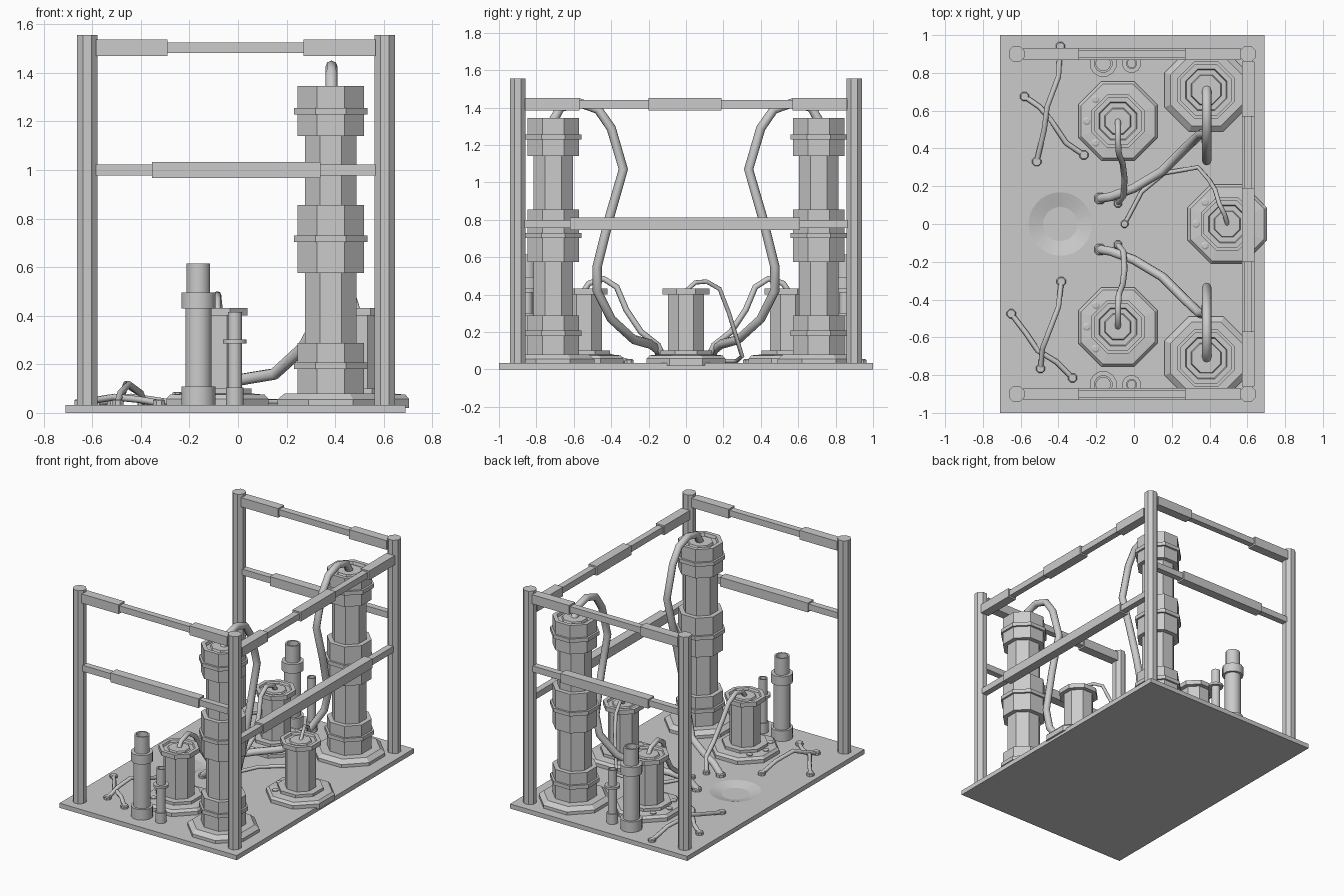
import bpy, bmesh, math
from mathutils import Vector

if "Cube" in bpy.data.objects:
    bpy.data.objects.remove(bpy.data.objects["Cube"])

grey = bpy.data.materials.new("light_grey")
grey.use_nodes = True
grey.diffuse_color = (0.6, 0.6, 0.6, 1)
grey.node_tree.nodes["Principled BSDF"].inputs["Base Color"].default_value = (0.6, 0.6, 0.6, 1)
FLOOR = 0.033


def add_mesh(name, bm, loc=(0, 0, 0)):
    bmesh.ops.recalc_face_normals(bm, faces=bm.faces)
    me = bpy.data.meshes.new(name)
    bm.to_mesh(me)
    bm.free()
    me.materials.append(grey)
    ob = bpy.data.objects.new(name, me)
    ob.location = loc
    bpy.context.collection.objects.link(ob)
    return ob


def activate(ob):
    bpy.ops.object.select_all(action='DESELECT')
    ob.select_set(True)
    bpy.context.view_layer.objects.active = ob


def lathe(name, profile, loc, sides=8, smooth=False):
    """Turn (radius, height) pairs; radius is measured to the flat sides."""
    bm = bmesh.new()
    scale = 1 / math.cos(math.pi / sides)
    rings = []
    for r, z in profile:
        ring = []
        for i in range(sides):
            a = (i + 0.5) * math.tau / sides
            ring.append(bm.verts.new((r * scale * math.cos(a), r * scale * math.sin(a), z)))
        rings.append(ring)
    for a, b in zip(rings, rings[1:]):
        for i in range(sides):
            j = (i + 1) % sides
            bm.faces.new((a[i], a[j], b[j], b[i]))
    bm.faces.new(rings[0])
    bm.faces.new(rings[-1])
    ob = add_mesh(name, bm, loc)
    if smooth:
        activate(ob)
        bpy.ops.object.shade_smooth_by_angle(angle=math.radians(40))
    return ob


def box(name, lo, hi):
    bm = bmesh.new()
    bmesh.ops.create_cube(bm, size=1)
    lo, hi = Vector(lo), Vector(hi)
    for v in bm.verts:
        v.co = (lo + hi) / 2 + v.co * (hi - lo)
    return add_mesh(name, bm)


def hose(name, points, radius):
    cu = bpy.data.curves.new(name, 'CURVE')
    cu.dimensions = '3D'
    cu.bevel_depth = radius
    cu.bevel_resolution = 2
    cu.use_fill_caps = True
    sp = cu.splines.new('POLY')
    sp.points.add(len(points) - 1)
    for p, co in zip(sp.points, points):
        p.co = (*co, 1)
    ob = bpy.data.objects.new(name, cu)
    bpy.context.collection.objects.link(ob)
    cu.materials.append(grey)
    activate(ob)
    bpy.ops.object.convert(target='MESH')
    bpy.ops.object.shade_smooth_by_angle(angle=math.radians(50))


def floor_socket(name, x, y, r):
    lathe(name, [(r, 0.02), (r, 0.05), (r * 0.8, 0.055)], (x, y, 0), 8)


# Base plate with a shallow dish
plate = box("base_plate", (-0.71, -1, 0), (0.69, 1, FLOOR))
cutter = lathe("dish_cutter", [(0.09, 0.012), (0.167, FLOOR), (0.167, 0.1)], (-0.39, 0, 0), 32)
mod = plate.modifiers.new("dish", 'BOOLEAN')
mod.operation = 'DIFFERENCE'
mod.solver = 'EXACT'
mod.object = cutter
activate(plate)
bpy.ops.object.modifier_apply(modifier=mod.name)
bpy.data.objects.remove(cutter)

# Frame posts
XL, XR, Y = -0.621, 0.604, 0.9
for px, side in ((XL, "right"), (XR, "left")):
    for py, end in ((-Y, "front"), (Y, "back")):
        lathe(f"{end}_{side}_post", [(0.042, 0.02), (0.042, 1.556)], (px, py, 0))


# Frame rails: thin bar plus thicker sleeves along one axis
def rail(name, axis, offset, z, span, sleeves):
    def part(n, a, b, h):
        lo, hi = [offset - h] * 2 + [z - h], [offset + h] * 2 + [z + h]
        lo[axis], hi[axis] = a, b
        box(n, lo, hi)
    part(name + "_bar", *span, 0.022)
    for k, (a, b) in enumerate(sleeves):
        part(f"{name}_sleeve_{k + 1}", a, b, 0.033)


for y, end in ((-Y, "front"), (Y, "back")):
    rail(end + "_top_rail", 0, y, 1.503, (XL, XR), [(-0.585, -0.29), (0.27, 0.565)])
    rail(end + "_middle_rail", 0, y, 1.0, (XL, XR), [(-0.355, 0.34)])
rail("side_top_rail", 1, XR, 1.418, (-Y, Y), [(-0.86, -0.57), (-0.2, 0.19), (0.57, 0.86)])
rail("side_middle_rail", 1, XR, 0.778, (-Y, Y), [(-0.62, 0.61)])


# Tall tanks
def collar(z0, z1, zf):
    """Wide band with a thin flange around it."""
    return [(0.106, z0), (0.137, z0), (0.137, zf), (0.151, zf), (0.151, zf + 0.027),
            (0.137, zf + 0.027), (0.137, z1)]


tank = [(0.22, 0.02), (0.22, 0.055), (0.19, 0.08)]
tank += collar(0.08, 0.288, 0.18) + [(0.106, 0.288)]
tank += collar(0.575, 0.855, 0.703) + [(0.106, 0.855)]
tank += collar(1.14, 1.345, 1.228)
tank += [(0.11, 1.345), (0.105, 1.325), (0.08, 1.325), (0.075, 1.34), (0.035, 1.34)]

# Pumps
pump = [(0.21, 0.02), (0.21, 0.058), (0.195, 0.075), (0.14, 0.08), (0.14, 0.1), (0.096, 0.1),
        (0.096, 0.4), (0.125, 0.4), (0.125, 0.432), (0.1, 0.432), (0.095, 0.418),
        (0.07, 0.418), (0.065, 0.428), (0.03, 0.428)]


def add_pump(name, x, y):
    lathe(name, pump, (x, y, 0))
    for k, (dx, dy) in enumerate([(-0.118, 0.115), (-0.165, 0), (-0.118, -0.115)]):
        lathe(f"{name}_bolt_{k + 1}", [(0.02, 0.06), (0.02, 0.083), (0.012, 0.087)],
              (x + dx, y + dy, 0), 8)


# Open upright pipes
wide_pipe = [(0.07, 0.02), (0.07, 0.108), (0.054, 0.108), (0.054, 0.43), (0.07, 0.43),
             (0.07, 0.495), (0.048, 0.495), (0.048, 0.615), (0.037, 0.615), (0.037, 0.5)]
thin_pipe = [(0.036, 0.02), (0.036, 0.105), (0.029, 0.105), (0.029, 0.285), (0.049, 0.285),
             (0.049, 0.302), (0.029, 0.302), (0.029, 0.415), (0.021, 0.415), (0.021, 0.32)]

# Hose paths for the back half
tank_hose = [(0.385, 0.71, 1.33), (0.385, 0.67, 1.4), (0.385, 0.57, 1.425), (0.385, 0.47, 1.39),
             (0.385, 0.4, 1.29), (0.385, 0.335, 1.07), (0.385, 0.41, 0.81), (0.38, 0.475, 0.55),
             (0.35, 0.475, 0.42), (0.27, 0.4, 0.27), (0.15, 0.28, 0.16), (0.0, 0.19, 0.135),
             (-0.12, 0.145, 0.1), (-0.18, 0.135, 0.04)]
pump_hose = [(-0.085, 0.545, 0.42), (-0.085, 0.52, 0.46), (-0.085, 0.44, 0.485), (-0.08, 0.37, 0.44),
             (-0.06, 0.32, 0.32), (-0.05, 0.24, 0.2), (-0.055, 0.15, 0.13), (-0.085, 0.11, 0.04)]

for s, end in ((-1, "front"), (1, "back")):
    lathe(end + "_tank", tank, (0.382, s * 0.71, 0))
    add_pump(end + "_pump", -0.085, s * 0.545)
    lathe(end + "_wide_pipe", wide_pipe, (-0.163, s * 0.85, 0), 12, True)
    lathe(end + "_thin_pipe", thin_pipe, (-0.013, s * 0.85, 0), 12, True)
    hose(end + "_tank_hose", [(x, s * y, z) for x, y, z in tank_hose], 0.025)
    hose(end + "_pump_hose", [(x, s * y, z) for x, y, z in pump_hose], 0.016)
    floor_socket(end + "_tank_hose_socket", -0.18, s * 0.135, 0.03)
    floor_socket(end + "_pump_hose_socket", -0.085, s * 0.11, 0.022)

add_pump("side_pump", 0.494, 0)
hose("side_pump_hose", [(0.494, 0, 0.42), (0.48, 0.05, 0.465), (0.45, 0.11, 0.47), (0.43, 0.18, 0.43),
                        (0.4, 0.23, 0.3), (0.34, 0.3, 0.07), (0.16, 0.27, 0.045),
                        (0.04, 0.17, 0.045), (-0.05, 0, 0.04)], 0.012)
floor_socket("side_pump_hose_socket", -0.05, 0, 0.02)


# Loose floor hoses, crossing in pairs
def floor_hose(name, path, heights):
    hose(name, [(x, y, z) for (x, y), z in zip(path, heights)], 0.014)
    for k, (x, y) in enumerate((path[0], path[-1])):
        floor_socket(f"{name}_socket_{k + 1}", x, y, 0.024)


high, low = (0.04, 0.08, 0.118, 0.08, 0.04), (0.04, 0.055, 0.065, 0.055, 0.04)
floor_hose("back_over_hose", [(-0.515, 0.33), (-0.475, 0.5), (-0.46, 0.62), (-0.4, 0.78), (-0.39, 0.94)], high)
floor_hose("back_under_hose", [(-0.58, 0.675), (-0.5, 0.62), (-0.44, 0.55), (-0.36, 0.43), (-0.265, 0.365)], low)
floor_hose("front_over_hose", [(-0.385, -0.305), (-0.4, -0.44), (-0.45, -0.57), (-0.485, -0.66), (-0.495, -0.765)], high)
floor_hose("front_under_hose", [(-0.65, -0.475), (-0.57, -0.58), (-0.51, -0.67), (-0.41, -0.73), (-0.325, -0.815)], low)
